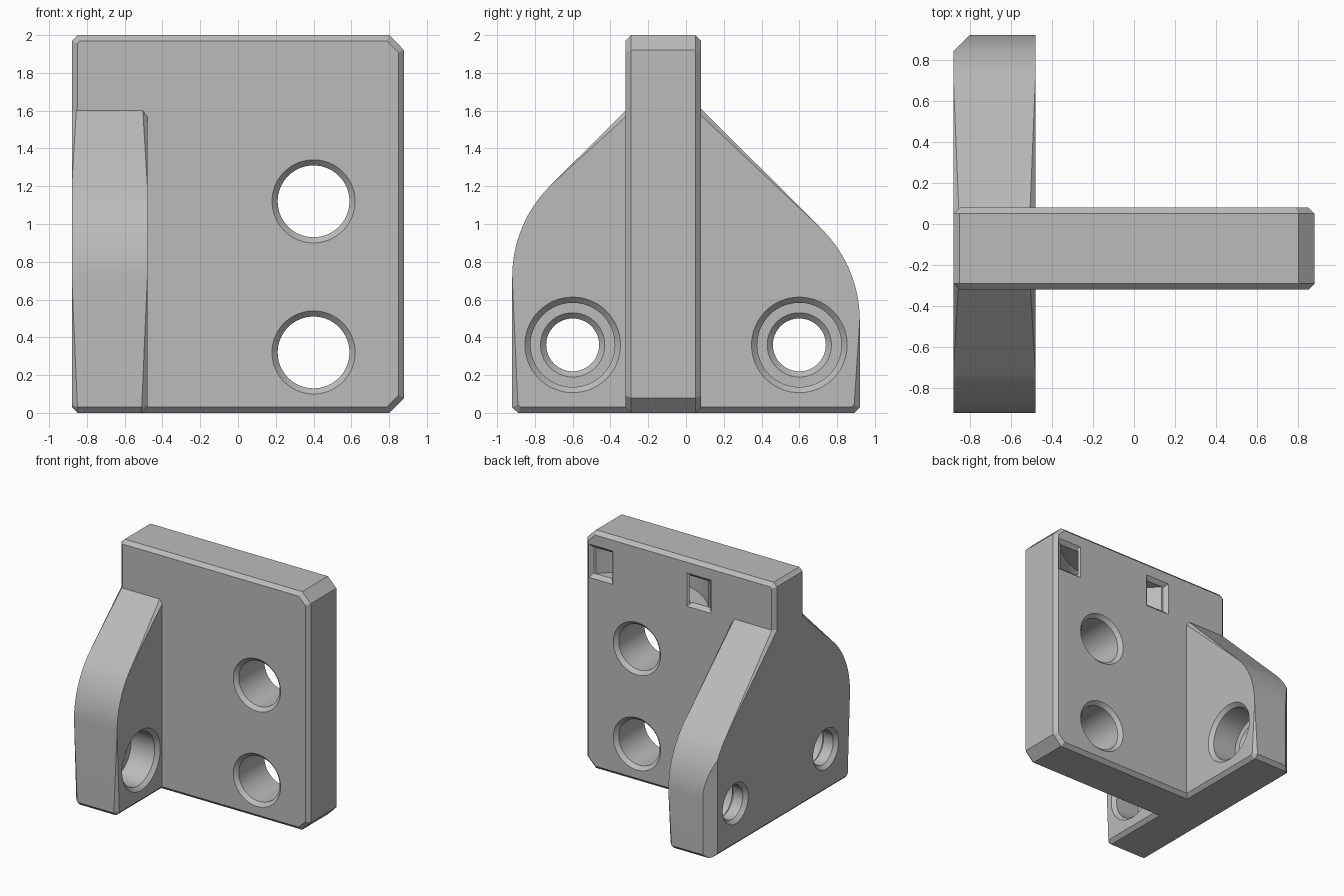
import bpy, bmesh, math
from mathutils import Vector

cube = bpy.data.objects.get("Cube")
if cube:
    bpy.data.objects.remove(cube, do_unlink=True)

CH = 0.03    # small edge chamfer
BIG = 0.08   # large corner chamfer
LEFT, RIGHT = -0.88, 0.88
FRONT, BACK = -0.32, 0.08
RIB_IN = -0.48

grey = bpy.data.materials.new("plain grey")
grey.use_nodes = True
COLOUR = (0.5, 0.5, 0.5, 1)
grey.diffuse_color = COLOUR
grey.node_tree.nodes["Principled BSDF"].inputs["Base Color"].default_value = COLOUR


def loft(name, rings, chamfer=0):
    """Closed solid through matching rings, with optional chamfered ends."""
    bm = bmesh.new()
    loops = [[bm.verts.new(p) for p in ring] for ring in rings]
    for a, b in zip(loops, loops[1:]):
        for i in range(len(a)):
            j = (i + 1) % len(a)
            bm.faces.new((a[i], a[j], b[j], b[i]))
    caps = [bm.faces.new(loops[0]), bm.faces.new(loops[-1])]
    if chamfer:
        edges = list({e for f in caps for e in f.edges})
        bmesh.ops.bevel(bm, geom=edges, offset=chamfer, segments=1,
                        affect='EDGES', clamp_overlap=False)
    bmesh.ops.recalc_face_normals(bm, faces=bm.faces)
    mesh = bpy.data.meshes.new(name)
    bm.to_mesh(mesh)
    bm.free()
    mesh.materials.append(grey)
    obj = bpy.data.objects.new(name, mesh)
    bpy.context.collection.objects.link(obj)
    return obj


def combine(target, tool, operation):
    """Apply a boolean and discard the tool."""
    tool.hide_render = True
    mod = target.modifiers.new(operation.lower(), 'BOOLEAN')
    mod.operation, mod.solver, mod.object = operation, 'EXACT', tool
    bpy.context.view_layer.objects.active = target
    bpy.ops.object.modifier_apply(modifier=mod.name)
    bpy.data.objects.remove(tool, do_unlink=True)


def circle(radius, place, n=64):
    return [place(radius * math.cos(math.tau * i / n),
                  radius * math.sin(math.tau * i / n)) for i in range(n)]


def arc(cy, cz, r, start, end, n=16):
    angles = [math.radians(start + (end - start) * i / n) for i in range(n + 1)]
    return [(cy + r * math.cos(a), cz + r * math.sin(a)) for a in angles]


# Upright plate, with large chamfers on its free corners
outline = [(LEFT + CH, 0), (RIGHT - BIG, 0), (RIGHT, BIG), (RIGHT, 2 - BIG),
           (RIGHT - BIG, 2), (LEFT + CH, 2), (LEFT, 2 - CH), (LEFT, CH)]
bracket = loft("mounting_bracket",
               [[(x, y, z) for x, z in outline] for y in (FRONT, BACK)], CH)

# Side rib with rounded shoulders and sloping sides
END, R = 0.92, 0.68
profile = [(CH - END, 0), (END - CH, 0), (END, CH)]
profile += arc(END - R, 0.49, R, 0, 45)
profile += [(-0.02, 1.71), (-0.22, 1.70)]
profile += arc(R - END, 0.72, R, 135, 180)
profile += [(-END, CH)]
rib = loft("side_rib", [[(x, y, z) for y, z in profile] for x in (LEFT, RIB_IN)], CH)

# Large chamfer on the rear outer corner of the rib
corner = [(LEFT - BIG, END), (LEFT + 2 * BIG, END + BIG), (LEFT + BIG, END),
          (LEFT, END - BIG), (LEFT - BIG, END - 2 * BIG)]
corner = [(LEFT - BIG, END - 2 * BIG), (LEFT + 2 * BIG, END + BIG), (LEFT - BIG, END + BIG)]
combine(rib, loft("corner_cutter", [[(x, y, z) for x, y in corner] for z in (-1, 2)]),
        'DIFFERENCE')
combine(bracket, rib, 'UNION')

# Through holes in the plate, countersunk on both sides
OVER = 0.02
for hole_z in (0.32, 1.12):
    r = 0.19
    steps = [(r + CH + OVER, FRONT - OVER), (r, FRONT + CH),
             (r, BACK - CH), (r + CH + OVER, BACK + OVER)]
    rings = [circle(rad, lambda a, b: (0.4 + a, y, hole_z + b)) for rad, y in steps]
    combine(bracket, loft("plate_hole_cutter", rings), 'DIFFERENCE')

# Counterbored screw holes in the rib
SEAT = RIB_IN - 0.25
for hole_y in (-0.6, 0.6):
    r, bore = 0.14, 0.223
    steps = [(r + CH + OVER, LEFT - OVER), (r, LEFT + CH), (r, SEAT - CH),
             (r + CH, SEAT), (bore, SEAT), (bore, RIB_IN - CH),
             (bore + CH + OVER, RIB_IN + OVER)]
    rings = [circle(rad, lambda a, b: (x, hole_y + a, 0.36 + b)) for rad, x in steps]
    combine(bracket, loft("screw_hole_cutter", rings), 'DIFFERENCE')

# Curved strap channel inside the plate, opening at two slots on the back
MID_X, MID_Z, HALF_H = 0.28, 1.74, 0.11
CENTRE_Y, R_OUT, R_IN = 0.47, 0.67, 0.54


def channel_side(r):
    a = math.asin((CENTRE_Y - BACK - 0.002) / r)
    return arc(MID_X, CENTRE_Y, r, 180 + math.degrees(a), 360 - math.degrees(a), 32)


band = channel_side(R_OUT) + channel_side(R_IN)[::-1]
combine(bracket, loft("strap_channel_cutter",
                      [[(x, y, MID_Z + s * HALF_H) for x, y in band] for s in (-1, 1)]),
        'DIFFERENCE')

# Chamfered rims of the two slots
for side in (-1, 1):
    slot_x = MID_X + side * 0.457
    rings = []
    for grow, y in ((0, BACK - CH), (CH + OVER, BACK + OVER)):
        w, h = 0.083 + grow, HALF_H + grow
        rings.append([(slot_x + a * w, y, MID_Z + b * h)
                      for a, b in ((-1, -1), (1, -1), (1, 1), (-1, 1))])
    combine(bracket, loft("slot_rim_cutter", rings), 'DIFFERENCE')

# Smooth rounded surfaces, crisp chamfers
bpy.ops.object.select_all(action='DESELECT')
bracket.select_set(True)
bpy.context.view_layer.objects.active = bracket
bpy.ops.object.shade_smooth_by_angle(angle=math.radians(25))
